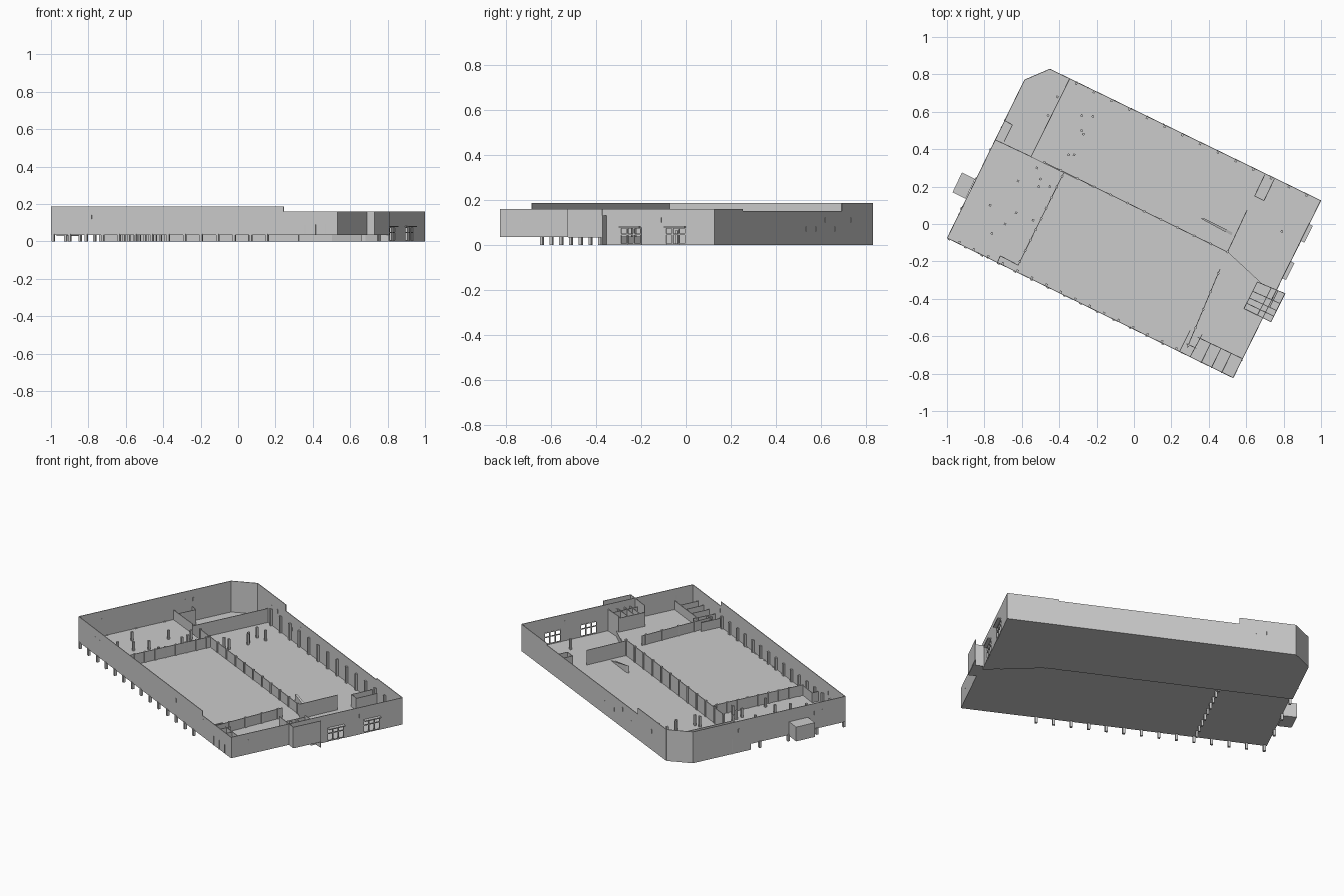
import bpy, bmesh
from mathutils import Vector

if "Cube" in bpy.data.objects:
    bpy.data.objects.remove(bpy.data.objects["Cube"])

T = 0.004          # wall thickness
LOW, MID = 0.0, 0.035   # the two floor levels


def V(x, y):
    return Vector((x, y))


def add_prism(bm, pts, z0, z1):
    lo = [bm.verts.new((p[0], p[1], z0)) for p in pts]
    hi = [bm.verts.new((p[0], p[1], z1)) for p in pts]
    bm.faces.new(lo[::-1])
    bm.faces.new(hi)
    n = len(pts)
    for i in range(n):
        j = (i + 1) % n
        bm.faces.new((lo[i], lo[j], hi[j], hi[i]))


def add_wall(bm, p, q, z0, z1, t=T):
    d = (q - p).normalized()
    s = V(-d.y, d.x) * t / 2
    add_prism(bm, [p - s, q - s, q + s, p + s], z0, z1)


def add_post(bm, p, z0, z1, w=0.012):
    add_wall(bm, p - U * w / 2, p + U * w / 2, z0, z1, w)


def part(name, build):
    bm = bmesh.new()
    build(bm)
    bmesh.ops.recalc_face_normals(bm, faces=bm.faces)
    me = bpy.data.meshes.new(name)
    bm.to_mesh(me)
    bm.free()
    ob = bpy.data.objects.new(name, me)
    bpy.context.collection.objects.link(ob)


def walls(name, segs):
    part(name, lambda bm: [add_wall(bm, V(*a), V(*b), z0, z1) for a, b, z0, z1 in segs])


def posts(name, pts, z0, z1, w=0.012):
    part(name, lambda bm: [add_post(bm, V(*p), z0, z1, w) for p in pts])


def along(p, q, n):
    return [V(*p).lerp(V(*q), i / (n - 1)) for i in range(n)]


# plan corners
A, B, C, D, E = V(-.998, -.075), V(.53, -.822), V(.998, .125), V(-.45, .828), V(-.585, .77)
U = (B - A).normalized()


def on(p, q, y):
    return p.lerp(q, (y - p.y) / (q.y - p.y))


P, Q, R = on(B, C, -.38), V(.50, -.15), on(A, E, .45)

# split-level floor and the step between the levels
part("upper_floor", lambda bm: add_prism(bm, [A, B, P, Q, R], MID, MID + .002))
part("lower_floor", lambda bm: add_prism(bm, [R, Q, P, C, D, E], LOW, LOW + .002))
walls("floor_step", [(R, Q, LOW, MID), (Q, P, LOW, MID)])

# outer walls
K = A.lerp(B, (.245 + 1) / 1.53)
walls("front_wall", [(A, K, MID, .187), (K, B, MID, .16)])
S1, S2 = on(C, D, .25), on(C, D, .69)
walls("back_wall", [(C, S1, LOW, .16), (S1, S2, LOW, .15), (S2, D, LOW, .187)])
walls("chamfer_wall", [(D, E, LOW, .187)])
walls("left_wall", [(E, R, LOW, .187), (R, A, MID, .187)])

# right wall with two entrance openings
doors = [(-.29, -.20), (-.09, 0.0)]
segs = [(B, P, MID, .16)]
y = P.y
for a, b in doors:
    segs.append((on(B, C, y), on(B, C, a), LOW, .16))
    segs.append((on(B, C, a), on(B, C, b), .077, .16))
    y = b
segs.append((on(B, C, y), C, LOW, .16))
walls("right_wall", segs)


def door_frames(bm):
    for a, b in doors:
        for k in range(4):
            add_post(bm, on(B, C, a + (b - a) * k / 3), LOW, .077, .006)
        for z in (.002, .045, .072):
            add_wall(bm, on(B, C, a), on(B, C, b), z, z + .005, .006)
        # shallow canopy
        o = V(-U.x, -U.y) * -.012
        add_wall(bm, on(B, C, a) + o, on(B, C, b) + o, .077, .083, .02)


part("entrance_frames", door_frames)

# stilts under the raised front and left edges
posts("front_stilts", along(A + U * .012, A.lerp(B, .755), 14), 0, .04, .014)
posts("left_stilts", along(A.lerp(R, .3), A.lerp(R, .9), 3), 0, .04, .014)

# long interior partitions
spine_a, spine_b = (-.48, .33), (.50, -.15)
walls("spine_partition", [(spine_a, spine_b, LOW, .095)])
walls("cross_partitions", [
    ((.50, -.15), (.605, .075), LOW, .09),
    ((.46, -.24), (.285, -.66), MID, .095),
    ((-.345, .775), (-.55, .36), LOW, .085),
    ((-.55, .36), tuple(R), LOW, .095),
    ((-.375, .275), (-.62, -.22), MID, .10),
])
posts("spine_pilasters", along(spine_a, spine_b, 12), LOW, .098)
posts("cross_pilasters", along((-.385, .255), (-.61, -.2), 9), LOW, .102)
posts("right_pilasters", along((.45, -.265), (.29, -.65), 5), MID, .098)
N = V(-U.y, U.x)
posts("back_pilasters", [p - N * .008 for p in along(D.lerp(C, .1), D.lerp(C, .95), 14)], LOW, .1)
posts("front_pilasters", [p + N * .008 for p in along(A.lerp(B, .04), A.lerp(B, .8), 16)], MID, .11)

# small corner rooms
walls("corner_rooms", [
    ((.245, -.68), (.30, -.57), MID, .09),
    ((.28, -.64), (.335, -.665), MID, .09),
    ((.30, -.71), (.365, -.59), MID, .09),
    ((.34, -.605), (.58, -.72), MID, .09),
] + [((x, -.605 - (x - .34) * .48), (x - .052, -.605 - (x - .34) * .48 - .105), MID, .09)
     for x in (.41, .465, .52)])
walls("back_right_room", [
    ((.70, .265), (.645, .15), LOW, .075), ((.645, .15), (.695, .125), LOW, .075),
    ((.695, .125), (.75, .24), LOW, .075)])
walls("left_rooms", [
    ((-.695, .555), (-.65, .53), LOW, .09), ((-.65, .53), (-.695, .44), LOW, .09),
    ((-.73, -.205), (-.715, -.17), MID, .095), ((-.715, -.17), (-.62, -.22), MID, .095)])

# stair block projecting through the right wall
b0, b1, b2, b3 = V(.66, -.31), V(.807, -.372), V(.732, -.523), V(.588, -.452)
cells = [(b0, b1, LOW, .13), (b1, b2, MID, .16), (b2, b3, MID, .16), (b3, b0, MID, .12)]
for t in (.35, .6, .8):
    cells.append((b0.lerp(b3, t), b1.lerp(b2, t), MID, .12))
cells.append((b0.lerp(b1, .5), b3.lerp(b2, .5), MID, .12))
cells.append((b0.lerp(b1, .75), b3.lerp(b2, .75).lerp(b0.lerp(b1, .75), .4), MID, .12))
walls("stair_block_walls", cells)
part("stair_block_floor", lambda bm: add_prism(bm, [b0, b3, b2, b1], MID - .002, MID + .003))

# closed annex on the left wall
part("left_annex", lambda bm: add_prism(
    bm, [(-.97, .17), (-.90, .135), (-.85, .24), (-.92, .275)], .03, .115))


# wedge-shaped ramp beside the spine
def ramp(bm):
    v = [bm.verts.new(c) for c in ((.355, .03, .0), (.375, .03, .0), (.535, -.05, .0),
                                   (.53, -.065, .0), (.355, .03, .045), (.375, .03, .045))]
    for f in ((0, 1, 2, 3), (4, 5, 2, 3), (0, 1, 5, 4), (1, 2, 5), (0, 4, 3)):
        bm.faces.new([v[i] for i in f])


part("ramp", ramp)

# free-standing posts
posts("lower_posts", [(-.41, .68), (-.28, .58), (-.22, .575), (-.28, .50), (-.27, .48),
                      (-.35, .37), (-.32, .37), (-.46, .58), (.79, -.04)], LOW, .065)
posts("upper_posts", [(-.62, .23), (-.52, .30), (-.50, .24), (-.51, .20), (-.45, .20),
                      (-.54, .02), (-.69, .0), (-.77, .10), (-.76, -.05), (-.63, .06)], MID, .09)


# small slit vents on the outer walls
def vents(bm):
    for p, q, ts, z in ((A, B, (.11, .14, .64, .82), .12), (B, C, (.1, .45, .75), .1),
                        (C, D, (.58, .64, .76), .06), (D, C, (.1, .14, .3), .1),
                        (A, E, (.15, .2, .7, .75), .12)):
        for t in ts:
            add_post(bm, p.lerp(q, t), z, z + .022, .007)


part("wall_vents", vents)
